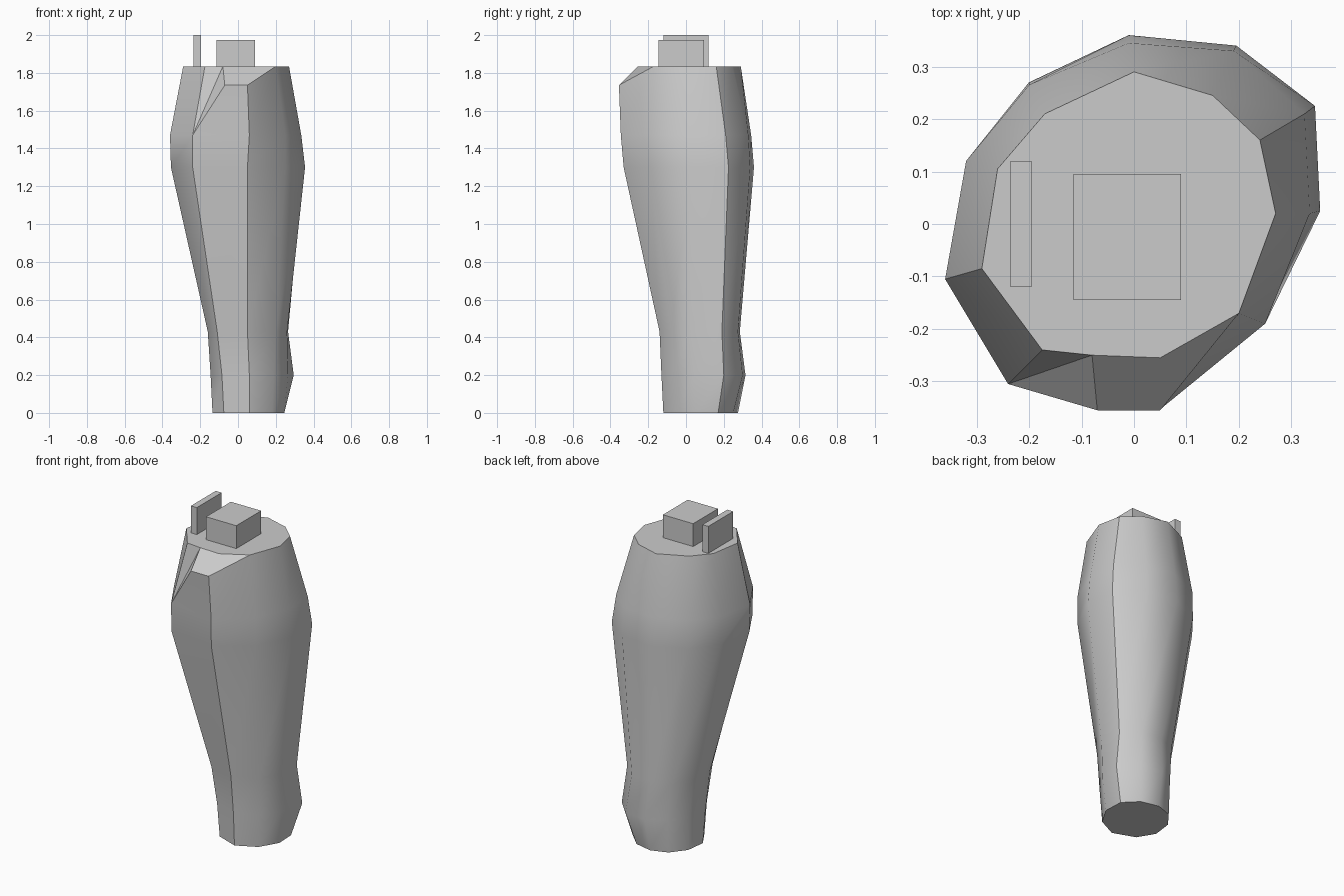
import bpy
import bmesh
import math

default_cube = bpy.data.objects.get("Cube")
if default_cube:
    bpy.data.objects.remove(default_cube, do_unlink=True)

# One plain grey for every part
grey = bpy.data.materials.new("plain_grey")
grey.use_nodes = True
grey.diffuse_color = (0.6, 0.6, 0.6, 1)
grey.node_tree.nodes["Principled BSDF"].inputs["Base Color"].default_value = grey.diffuse_color


def add_object(name, bm):
    """Turn a bmesh into a grey scene object with outward normals."""
    bmesh.ops.recalc_face_normals(bm, faces=bm.faces)
    mesh = bpy.data.meshes.new(name)
    bm.to_mesh(mesh)
    bm.free()
    mesh.materials.append(grey)
    obj = bpy.data.objects.new(name, mesh)
    bpy.context.collection.objects.link(obj)
    return obj


def add_block(name, low, high):
    """Box between two opposite corners."""
    bm = bmesh.new()
    bmesh.ops.create_cube(bm, size=1)
    for vert in bm.verts:
        vert.co = [(a + b) / 2 + c * (b - a) for a, b, c in zip(low, high, vert.co)]
    return add_object(name, bm)


# Ten-sided cross-sections of the body, counter-clockwise from the left side
base = [(.24, .17), (.16, .25), (.05, .275), (-.05, .24), (-.12, .15),
        (-.135, .03), (-.075, -.07), (.06, -.12), (.18, -.06), (.245, .05)]
bulge = [(.295, .2), (.2, .3), (.06, .315), (-.05, .25), (-.125, .15),
         (-.145, .02), (-.085, -.08), (.06, -.13), (.19, -.07), (.265, .045)]
waist = [(.265, .19), (.175, .275), (.04, .285), (-.07, .24), (-.15, .14),
         (-.16, 0), (-.11, -.1), (.05, -.14), (.2, -.08), (.26, .03)]
belly = [(.345, .225), (.195, .34), (-.01, .36), (-.2, .27), (-.32, .12),
         (-.355, -.105), (-.24, -.3), (.05, -.33), (.25, -.19), (.355, .025)]
shoulder = [(.325, .21), (.19, .33), (-.01, .345), (-.2, .265), (-.32, .12),
            (-.36, -.105), (-.24, -.305), (.06, -.345), (.25, -.19), (.335, .02)]
rim = [(.24, .16), (.15, .245), (0, .29), (-.17, .21), (-.26, .105),
       (-.29, -.085), (-.175, -.24), (.05, -.255), (.2, -.17), (.27, .02)]
top_z = 1.835
sections = [(base, 0), (bulge, .2), (waist, .43), (belly, 1.3), (shoulder, 1.47), (rim, top_z)]

bm = bmesh.new()
rings = [[bm.verts.new((x, y, z)) for x, y in points] for points, z in sections]
sides = len(base)
front = (6, 7)   # sides replaced by the sloped lip at the rim
for lower, upper in zip(rings, rings[1:]):
    for i in range(sides):
        j = (i + 1) % sides
        if upper is rings[-1] and i in front:
            continue
        bm.faces.new((lower[i], lower[j], upper[j], upper[i]))

# Sloped lip jutting out of the front of the rim
s, t = rings[-2], rings[-1]
lip_right = bm.verts.new((-.07, -.355, 1.735))
lip_left = bm.verts.new((.05, -.355, 1.735))
notch = bm.verts.new((-.08, -.25, top_z))
for face in ((s[6], notch, t[6]),
             (s[6], lip_right, notch),
             (s[6], s[7], lip_left, lip_right),
             (s[7], s[8], t[8], lip_left),
             (lip_right, lip_left, t[8], t[7], notch)):
    bm.faces.new(face)

# Flat caps
bm.faces.new(rings[0])
bm.faces.new(t[:7] + [notch] + t[7:])
body = add_object("body", bm)

# Smooth over shallow edges only
bpy.context.view_layer.objects.active = body
body.select_set(True)
bpy.ops.object.shade_smooth_by_angle(angle=math.radians(36))
body.select_set(False)

# Block and upright plate standing on the top
add_block("top_block", (-.115, -.145, top_z - .01), (.09, .095, 1.975))
add_block("upright_plate", (-.235, -.12, top_z - .01), (-.195, .12, 2))
